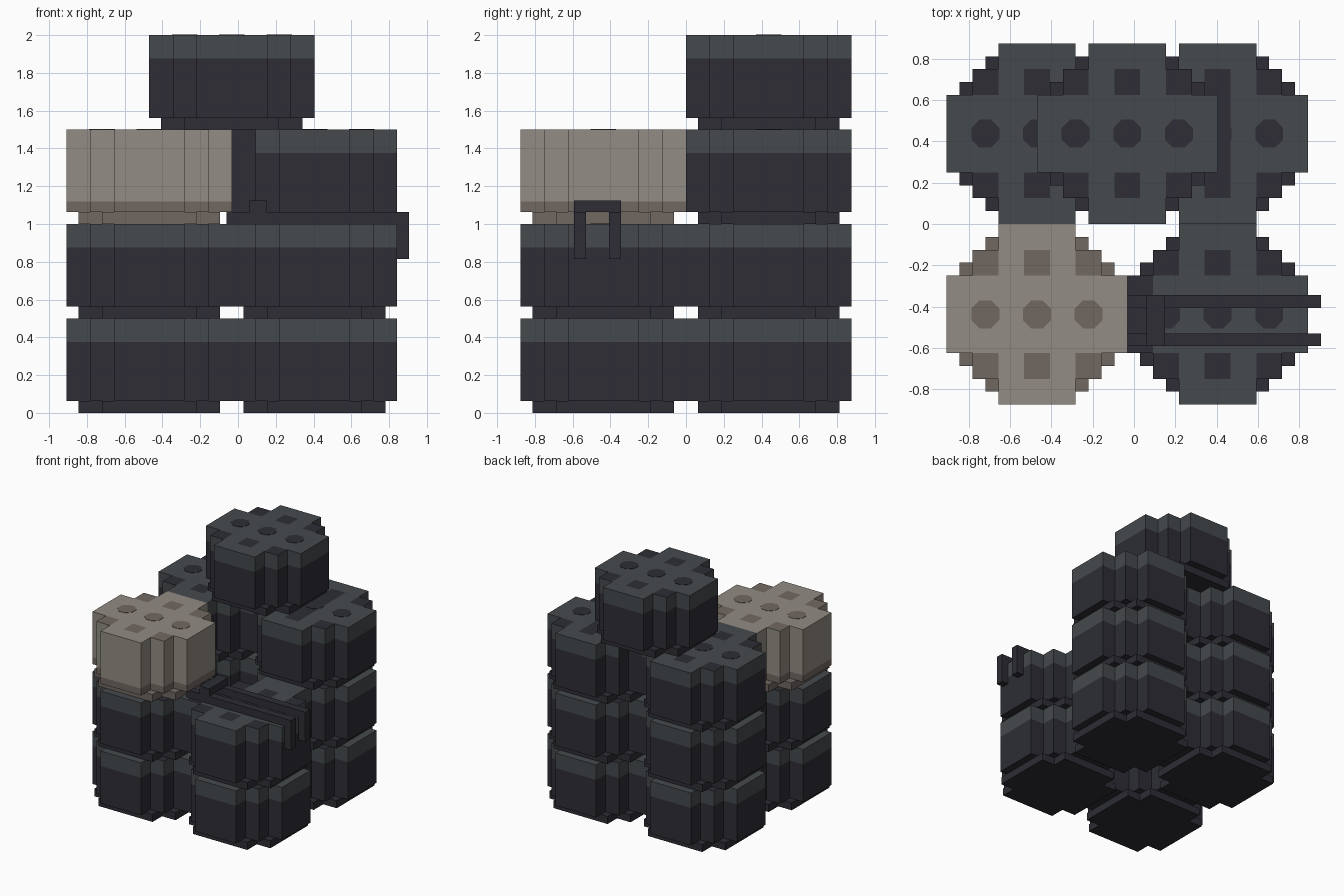
import bpy, bmesh, math
from mathutils import Matrix, Vector

default = bpy.data.objects.get("Cube")
if default:
    bpy.data.objects.remove(default)

U = 1 / 16  # modelling unit


def material(name, rgb):
    m = bpy.data.materials.new(name)
    m.use_nodes = True
    m.diffuse_color = (*rgb, 1)
    m.node_tree.nodes["Principled BSDF"].inputs["Base Color"].default_value = (*rgb, 1)
    return m


charcoal = material("charcoal", (0.026, 0.026, 0.036))
slate = material("slate grey", (0.060, 0.068, 0.075))
beige = material("warm beige", (0.287, 0.262, 0.227))
brown = material("dull brown", (0.165, 0.138, 0.120))


def prism(bm, quarter, z0, z1):
    """Extrude an outline made of one quarter repeated around the axis."""
    ring = []
    for k in range(4):
        turn = Matrix.Rotation(k * math.pi / 2, 3, 'Z')
        ring += [turn @ Vector((x, y, 0)) for x, y in quarter]
    base = bm.faces.new([bm.verts.new((p.x, p.y, z0)) for p in ring])
    top = bmesh.ops.extrude_face_region(bm, geom=[base], use_keep_orig=True)
    verts = [g for g in top["geom"] if isinstance(g, bmesh.types.BMVert)]
    bmesh.ops.translate(bm, verts=verts, vec=(0, 0, z1 - z0))


def cut(bm, axis, value):
    no = Vector([1 if i == axis else 0 for i in range(3)])
    bmesh.ops.bisect_plane(bm, geom=bm.verts[:] + bm.edges[:] + bm.faces[:],
                           plane_co=no * value, plane_no=no, dist=1e-5)


def finish(name, bm, mats, location=(0, 0, 0), scale=1):
    bmesh.ops.recalc_face_normals(bm, faces=bm.faces[:])
    bmesh.ops.scale(bm, verts=bm.verts[:], vec=(scale,) * 3)
    mesh = bpy.data.meshes.new(name)
    bm.to_mesh(mesh)
    bm.free()
    for m in mats:
        mesh.materials.append(m)
    ob = bpy.data.objects.new(name, mesh)
    ob.location = location
    bpy.context.collection.objects.link(ob)
    return ob


def drum(name, x, y, z, pale=False, shaded_arm=False, shaded_top=-9):
    bm = bmesh.new()
    # stepped body, with cuts for the rim band and the top pattern
    prism(bm, [(7, -3), (7, 3), (5, 3), (5, 5), (3, 5)], 1, 8)
    line = 1.9 if pale else 6
    cut(bm, 2, line)
    for axis in (0, 1):
        for v in (-5, -3, -1, 1, 3, 5):
            cut(bm, axis, v)
    bmesh.ops.recalc_face_normals(bm, faces=bm.faces[:])
    for f in bm.faces:
        c = f.calc_center_median()
        dark = c.z < line
        if f.normal.z > 0.5:
            ax, ay = abs(c.x), abs(c.y)
            dark = (ax < 1 or 3 < ax < 5) and 3 < ay < 5
            dark = dark or (c.x < shaded_top and ay < 3)
        elif shaded_arm and c.x < -4.99:
            dark = True
        f.material_index = 0 if dark else 1
    # narrow foot
    prism(bm, [(6, -4), (6, 4), (4, 4)], 0, 1)
    # three rounded studs across the lid
    for cx in (-4, 0, 4):
        at = Matrix.Translation((cx, 0, 8.01)) @ Matrix.Rotation(math.pi / 8, 4, 'Z')
        bmesh.ops.create_cone(bm, cap_ends=True, segments=8, radius1=1.17,
                              radius2=1.17, depth=0.06, matrix=at)
    mats = [brown, beige] if pale else [charcoal, slate]
    return finish(name, bm, mats, (x, y, z), U)


# four columns of drums
LEFT, RIGHT, Y = 0.405, -0.47, 0.4375
for level, word in enumerate(("lower", "middle", "upper")):
    z = level / 2
    top = level == 2
    drum(f"{word}_drum_back_right", RIGHT, Y, z)
    drum(f"{word}_drum_back_left", LEFT, Y, z,
         shaded_arm=top, shaded_top=1 if top else -9)
    drum(f"{word}_drum_front_right", RIGHT, -Y, z, pale=top)
    if not top:
        drum(f"{word}_drum_front_left", LEFT, -Y, z, shaded_top=-5 if level else -9)
drum("top_drum", (LEFT + RIGHT) / 2, Y, 1.5)


def box(name, low, high):
    low, high = Vector(low), Vector(high)
    bm = bmesh.new()
    bmesh.ops.create_cube(bm, size=1)
    for v in bm.verts:
        v.co = Vector([a + (b - a) * (t + 0.5) for a, b, t in zip(low, high, v.co)])
    return finish(name, bm, [charcoal])


# two straps hooked over the low drum, joined by a crossbar
for side, y in (("front", -0.592), ("rear", -0.407)):
    box(f"{side}_strap", (-0.06, y, 1.0), (0.905, y + U, 1.0 + U))
    box(f"{side}_strap_hook", (0.842, y, 0.815), (0.905, y + U, 1.0))
box("strap_crossbar", (0.06, -0.592, 1.0 + U), (0.15, -0.345, 1.0 + 2 * U))
